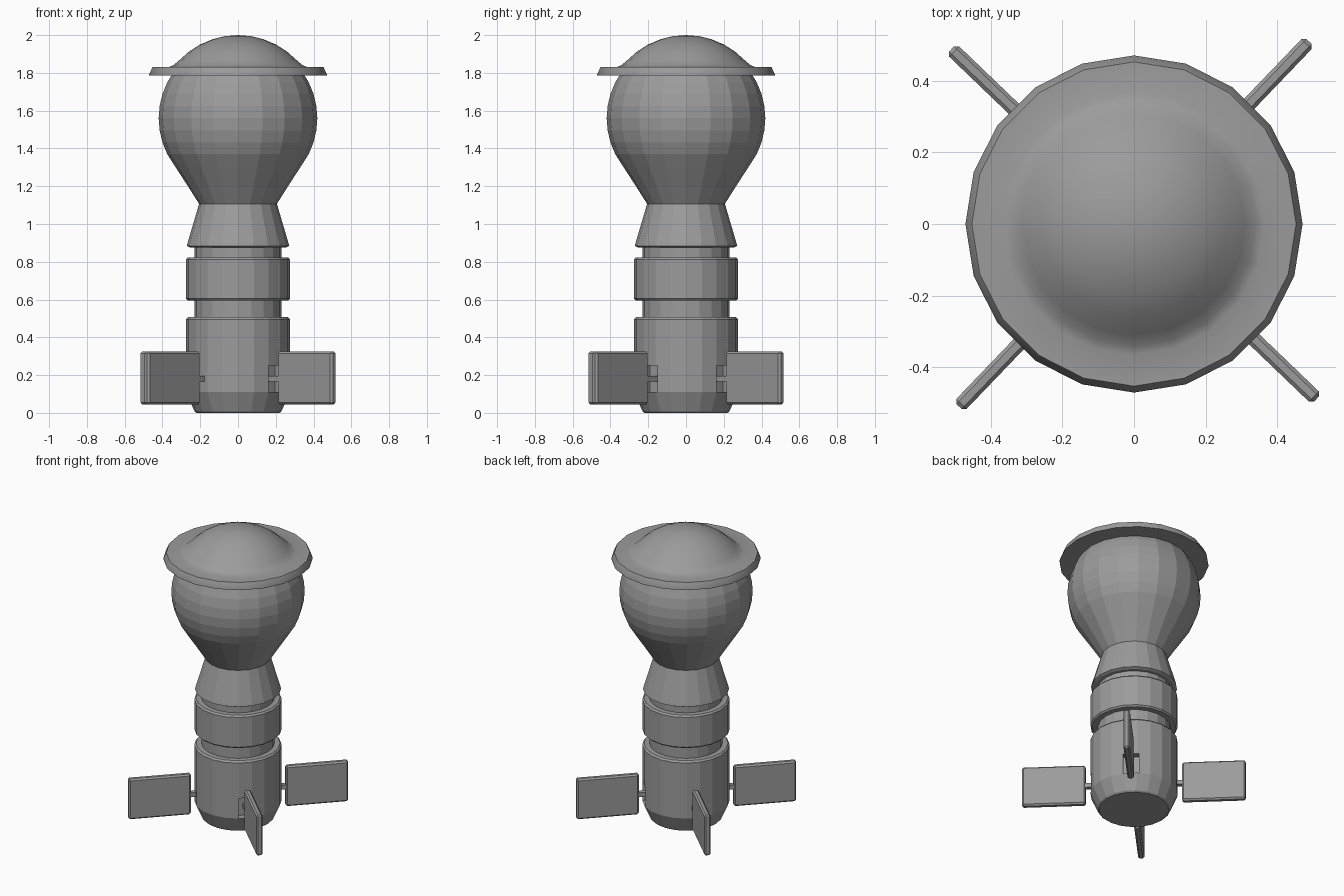
import bpy, bmesh, math
from mathutils import Matrix

cube = bpy.data.objects.get("Cube")
if cube:
    bpy.data.objects.remove(cube, do_unlink=True)

SIDES = 20
grey = bpy.data.materials.new("plain grey")
grey.use_nodes = True
colour = (0.33, 0.33, 0.33, 1)
grey.diffuse_color = colour
grey.node_tree.nodes["Principled BSDF"].inputs["Base Color"].default_value = colour


def finish(name, bm):
    bmesh.ops.recalc_face_normals(bm, faces=bm.faces)
    mesh = bpy.data.meshes.new(name)
    bm.to_mesh(mesh)
    bm.free()
    mesh.materials.append(grey)
    obj = bpy.data.objects.new(name, mesh)
    bpy.context.collection.objects.link(obj)
    return obj


def lathe(name, profile):
    """Turn (radius, height) points around z; both ends are closed."""
    bm = bmesh.new()
    rings = []
    for r, z in profile:
        if r == 0:
            rings.append([bm.verts.new((0, 0, z))] * SIDES)
        else:
            angles = [math.tau * i / SIDES for i in range(SIDES)]
            rings.append([bm.verts.new((r * math.cos(a), r * math.sin(a), z)) for a in angles])
    for low, high in zip(rings, rings[1:]):
        for i in range(SIDES):
            j = (i + 1) % SIDES
            bm.faces.new(list(dict.fromkeys((low[i], low[j], high[j], high[i]))))
    for ring, point in ((rings[0], profile[0]), (rings[-1], profile[-1])):
        if point[0]:
            bm.faces.new(ring)
    return finish(name, bm)


def box(name, radii, width, heights, angle, bevel=0):
    """Box lying along a radius, turned to the given angle about z."""
    bm = bmesh.new()
    size = (radii[1] - radii[0], width, heights[1] - heights[0])
    centre = (sum(radii) / 2, 0, sum(heights) / 2)
    bmesh.ops.create_cube(bm, size=1, matrix=Matrix.Translation(centre) @ Matrix.Diagonal((*size, 1)))
    if bevel:
        bmesh.ops.bevel(bm, geom=bm.edges[:], offset=bevel, segments=1, affect='EDGES')
    bm.transform(Matrix.Rotation(angle, 4, 'Z'))
    return finish(name, bm)


# Stacked body sections
lower_body = lathe("lower_body", [(0.22, 0), (0.23, 0.008), (0.275, 0.11), (0.275, 0.495), (0.265, 0.507)])
lathe("inner_core", [(0.23, 0.45), (0.23, 0.92)])
lathe("middle_ring", [(0.265, 0.595), (0.275, 0.605), (0.275, 0.812), (0.265, 0.823)])
lathe("tapered_neck", [(0.255, 0.876), (0.271, 0.884), (0.267, 0.9), (0.205, 1.11)])

# Bulb: straight taper flowing into a sphere
bulb = [(0.205, 1.105), (0.265, 1.2), (0.33, 1.3)]
bulb += [(0.42 * math.cos(math.radians(a)), 1.56 + 0.42 * math.sin(math.radians(a)))
         for a in range(-27, 50, 9)]
lathe("bulb", bulb)

# Hat: brim with a slanted rim and a shallow dome
hat = [(0.35, 1.787), (0.47, 1.787), (0.47, 1.793), (0.452, 1.832), (0.365, 1.832), (0.34, 1.842)]
hat += [(0.43 * math.sin(math.radians(a)), 1.57 + 0.43 * math.cos(math.radians(a)))
        for a in (46, 37, 28, 18, 9)]
hat.append((0, 2.0))
hat_obj = lathe("hat", hat)
for o in bpy.context.selected_objects:
    o.select_set(False)
bpy.context.view_layer.objects.active = hat_obj
hat_obj.select_set(True)
bpy.ops.object.shade_smooth_by_angle(angle=math.radians(30))

# Four fins, each on a pin set in a slot in the body
for i, side in enumerate(("back_left", "back_right", "front_right", "front_left")):
    angle = math.radians(46.2 + 90 * i)
    slot = box("slot_cutter_" + side, (0.225, 0.33), 0.1, (0.11, 0.25), angle)
    slot.hide_render = True
    slot.hide_set(True)
    cut = lower_body.modifiers.new("slot_" + side, 'BOOLEAN')
    cut.operation = 'DIFFERENCE'
    cut.solver = 'EXACT'
    cut.object = slot
    box("pin_" + side, (0.215, 0.315), 0.03, (0.165, 0.195), angle)
    box("fin_" + side, (0.305, 0.705), 0.04, (0.045, 0.325), angle, 0.01)
